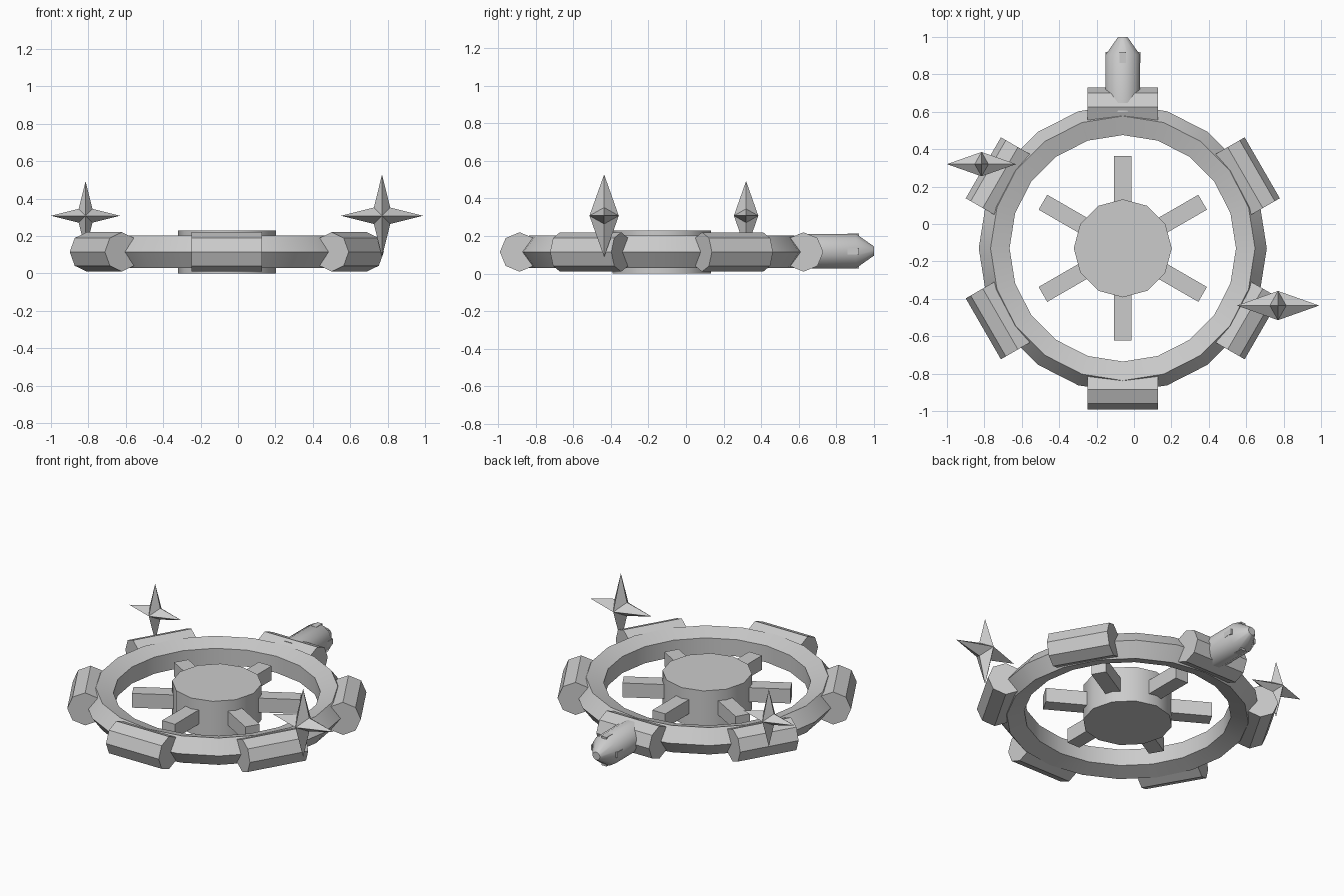
import bpy, bmesh
from math import pi, sin, cos, radians

if "Cube" in bpy.data.objects:
    bpy.data.objects.remove(bpy.data.objects["Cube"])

CX, CY, CZ = -0.06, -0.13, 0.115      # centre of the wheel


def smooth(obj, deg):
    bpy.ops.object.select_all(action='DESELECT')
    obj.select_set(True)
    bpy.context.view_layer.objects.active = obj
    bpy.ops.object.shade_smooth_by_angle(angle=radians(deg))


def cylinder(name, sides, r, depth, loc, rot=(0, 0, 0)):
    bpy.ops.mesh.primitive_cylinder_add(vertices=sides, radius=r, depth=depth,
                                        location=loc, rotation=rot)
    bpy.context.object.name = name
    return bpy.context.object


def box(name, size, loc, turn=0):
    bpy.ops.mesh.primitive_cube_add(size=1, location=loc, rotation=(0, 0, turn))
    obj = bpy.context.object
    obj.name = name
    obj.scale = size
    return obj


def mesh_object(name, bm, loc):
    bmesh.ops.recalc_face_normals(bm, faces=bm.faces)
    me = bpy.data.meshes.new(name)
    bm.to_mesh(me)
    bm.free()
    obj = bpy.data.objects.new(name, me)
    obj.location = loc
    bpy.context.collection.objects.link(obj)
    return obj


# outer ring with five-sided section
bpy.ops.mesh.primitive_torus_add(major_segments=20, minor_segments=5,
                                 major_radius=0.679, minor_radius=0.091,
                                 location=(CX, CY, CZ))
ring = bpy.context.object
ring.name = "outer_ring"
smooth(ring, 35)

# central hub
smooth(cylinder("hub", 12, 0.262, 0.23, (CX, CY, CZ)), 35)

# spokes and octagonal ring modules
for i in range(6):
    a = radians(30 + 60 * i)
    box(f"spoke_{i}", (0.34, 0.092, 0.092),
        (CX + 0.323 * cos(a), CY + 0.323 * sin(a), CZ), a)
    cylinder(f"ring_module_{i}", 8, 0.105, 0.376,
             (CX + 0.756 * cos(a), CY + 0.756 * sin(a), CZ), (pi / 2, 0, a))

# docked capsule with a blunt nose pointing to the back
bm = bmesh.new()
rings = []
for y, r in ((0.60, 0.095), (0.905, 0.095), (1.0, 0.026)):
    rings.append([bm.verts.new((r * cos(t), y, r * sin(t)))
                  for t in (radians(15 + 30 * k) for k in range(12))])
for lo, hi in zip(rings, rings[1:]):
    for k in range(12):
        n = (k + 1) % 12
        bm.faces.new((lo[k], lo[n], hi[n], hi[k]))
bm.faces.new(rings[0])
bm.faces.new(rings[-1])
smooth(mesh_object("capsule", bm, (CX, 0, 0.12)), 42)

# capsule windows, just proud of the hull
box("windows_sides", (0.187, 0.06, 0.035), (CX, 0.89, 0.12))
box("windows_top_bottom", (0.035, 0.06, 0.187), (CX, 0.89, 0.12))


# four-pointed stars
def star(name, loc, r, notch, depth):
    bm = bmesh.new()
    rim = []
    for k in range(8):
        t = k * pi / 4
        d = notch if k % 2 else r
        rim.append(bm.verts.new((d * cos(t), 0, d * sin(t))))
    for y in (-depth, depth):
        tip = bm.verts.new((0, y, 0))
        for k in range(8):
            bm.faces.new((rim[k], rim[(k + 1) % 8], tip))
    mesh_object(name, bm, loc)


star("large_star", (0.77, -0.436, 0.308), 0.22, 0.062, 0.078)
star("small_star", (-0.815, 0.32, 0.308), 0.185, 0.052, 0.065)
